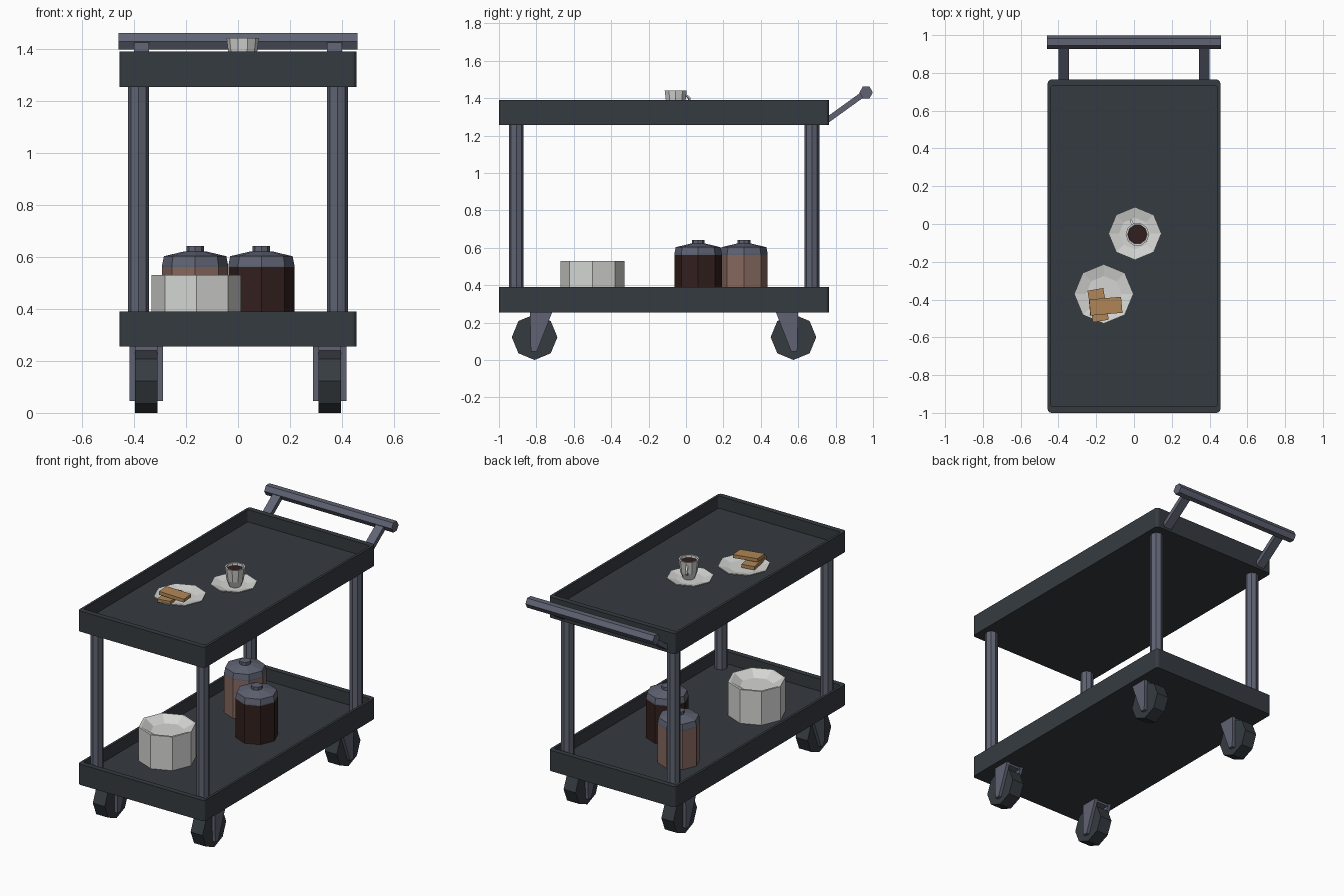
import bpy, bmesh, math
from mathutils import Vector, Matrix

cube = bpy.data.objects.get("Cube")
if cube:
    bpy.data.objects.remove(cube, do_unlink=True)


def material(name, rgb):
    m = bpy.data.materials.new(name)
    m.use_nodes = True
    m.diffuse_color = (*rgb, 1)
    m.node_tree.nodes["Principled BSDF"].inputs["Base Color"].default_value = (*rgb, 1)
    return m


CHARCOAL = material("charcoal plastic", (0.036, 0.044, 0.052))
STEEL = material("blue grey steel", (0.115, 0.125, 0.17))
WHITE = material("white china", (0.66, 0.67, 0.65))
COFFEE = material("dark coffee", (0.032, 0.014, 0.013))
COCOA = material("light cocoa", (0.24, 0.14, 0.115))
BISCUIT = material("biscuit", (0.44, 0.24, 0.095))


def loft(name, loops, mats, index=None):
    """Skin a list of equal loops and cap both ends; index gives the material of each band."""
    bm = bmesh.new()
    rings = [[bm.verts.new(p) for p in loop] for loop in loops]
    index = index or [0] * (len(rings) + 1)
    n = len(rings[0])
    faces = [(rings[0][::-1], index[0]), (rings[-1], index[-1])]
    for band, (a, b) in enumerate(zip(rings, rings[1:])):
        for i in range(n):
            j = (i + 1) % n
            faces.append(((a[i], a[j], b[j], b[i]), index[band + 1]))
    for verts, mat in faces:
        bm.faces.new(verts).material_index = mat
    bmesh.ops.recalc_face_normals(bm, faces=bm.faces)
    mesh = bpy.data.meshes.new(name)
    bm.to_mesh(mesh)
    bm.free()
    for m in mats:
        mesh.materials.append(m)
    ob = bpy.data.objects.new(name, mesh)
    bpy.context.collection.objects.link(ob)
    return ob


def ring(x, y, z, r, sides=8):
    return [(x + r * math.cos(math.tau * i / sides), y + r * math.sin(math.tau * i / sides), z)
            for i in range(sides)]


def turned(name, x, y, profile, mats, index=None, sides=8):
    return loft(name, [ring(x, y, z, r, sides) for r, z in profile], mats, index)


def rod_x(name, x0, x1, y, z, r, sides, mat):
    """Prism lying along x, with a corner pointing along y."""
    loops = [[(x, y + p, z + q) for p, q, _ in ring(0, 0, 0, r, sides)] for x in (x0, x1)]
    return loft(name, loops, [mat])


def box(name, size, matrix, mat):
    sx, sy, sz = (s / 2 for s in size)
    loops = [[matrix @ Vector((a * sx, b * sy, c * sz))
              for a, b in ((-1, -1), (1, -1), (1, 1), (-1, 1))] for c in (-1, 1)]
    return loft(name, loops, [mat])


MID_Y = -0.1175


def tray_loop(hx, hy, z, r):
    """Rectangle with rounded corners."""
    pts = []
    for k, (sx, sy) in enumerate(((1, 1), (-1, 1), (-1, -1), (1, -1))):
        for step in range(4):
            a = math.pi / 2 * (k + step / 3)
            pts.append((sx * (hx - r) + r * math.cos(a),
                        MID_Y + sy * (hy - r) + r * math.sin(a), z))
    return pts


# Trays with a raised rim
for name, z in (("lower_tray", 0.255), ("upper_tray", 1.255)):
    loft(name, [tray_loop(0.457, 0.8825, z, 0.02),
                tray_loop(0.457, 0.8825, z + 0.135, 0.02),
                tray_loop(0.441, 0.848, z + 0.135, 0.012),
                tray_loop(0.441, 0.848, z + 0.055, 0.012)], [CHARCOAL])

# Posts, casters and handle arms on both sides
for side, sx in (("right", -1), ("left", 1)):
    for end, sy in (("front", -1), ("back", 1)):
        tag = f"{end}_{side}"
        turned("post_" + tag, sx * 0.383, MID_Y + sy * 0.79,
               [(0.04, 0.3), (0.04, 1.27)], [STEEL])
        wx, wy = sx * 0.353, MID_Y + sy * 0.692
        rod_x("wheel_" + tag, wx - 0.043, wx + 0.043, wy, 0.122, 0.122, 8, CHARCOAL)
        # Tapered fork cheeks joined by a bridge over the wheel
        cheek = [(-0.025, 0.258), (0.095, 0.258), (0.012, 0.045), (-0.02, 0.045)]
        for part, cx in (("inner", wx - sx * 0.053), ("outer", wx + sx * 0.053)):
            loft(f"fork_{part}_{tag}",
                 [[(cx + t, wy - sy * dy, z) for dy, z in cheek] for t in (-0.011, 0.011)],
                 [STEEL])
        box("fork_bridge_" + tag, (0.128, 0.1, 0.016),
            Matrix.Translation((wx, wy - sy * 0.035, 0.249)), STEEL)
    start, stop = Vector((sx * 0.372, 0.752, 1.28)), Vector((sx * 0.372, 0.96, 1.43))
    along = stop - start
    box("handle_arm_" + side, (0.058, 0.03, along.length),
        Matrix.Translation((start + stop) / 2) @ along.to_track_quat("Z", "X").to_matrix().to_4x4()
        @ Matrix.Rotation(math.pi / 2, 4, "Z"), STEEL)

# Push bar
rod_x("push_bar", -0.46, 0.46, 0.963, 1.43, 0.036, 6, STEEL)

# Storage jars with lids and knobs
for name, x, y, fill in (("dark_jar", 0.09, 0.065, COFFEE), ("light_jar", -0.165, 0.31, COCOA)):
    turned(name, x, y, [(0.127, 0.31), (0.127, 0.562), (0.127, 0.568), (0.12, 0.603),
                        (0.04, 0.622), (0.034, 0.622), (0.034, 0.642)],
           [fill, STEEL], [0, 0] + [1] * 6)

# Stack of plates with a dished top
turned("plate_stack", -0.16, -0.5, [(0.172, 0.31), (0.172, 0.53), (0.158, 0.53), (0.1, 0.495)],
       [WHITE])

# Plate and saucer
for name, x, y, r in (("plate", -0.16, -0.37, 0.157), ("saucer", 0.005, -0.05, 0.14)):
    turned(name, x, y, [(r * 0.6, 1.31), (r, 1.326), (r, 1.332), (r * 0.6, 1.318)], [WHITE])

# Cup filled with coffee
CX, CY = 0.018, -0.055
turned("cup", CX, CY, [(0.036, 1.318), (0.052, 1.36), (0.062, 1.442), (0.052, 1.442), (0.05, 1.425)],
       [WHITE, COFFEE], [0, 0, 0, 0, 0, 1], 10)

# Cup handle: a bent strip swept along a half loop
turn = Matrix.Translation((CX, CY, 1.39)) @ Matrix.Rotation(math.radians(115), 4, "Z")
loops = []
for i in range(6):
    a = math.radians(-90 + 36 * i)
    loops.append([turn @ Vector((0.05 + (0.032 + p) * math.cos(a), q, (0.026 + p) * math.sin(a)))
                  for p, q in ((-0.005, -0.006), (0.005, -0.006), (0.005, 0.006), (-0.005, 0.006))])
loft("cup_handle", loops, [WHITE])

# Biscuits piled on the plate
for i, (x, y, z, spin, tilt) in enumerate(((-0.19, -0.43, 1.334, 100, 0),
                                           (-0.15, -0.435, 1.36, 5, 4))):
    box(f"biscuit_{i + 1}", (0.17, 0.085, 0.022),
        Matrix.Translation((x, y, z)) @ Matrix.Rotation(math.radians(spin), 4, "Z")
        @ Matrix.Rotation(math.radians(tilt), 4, "Y"), BISCUIT)
